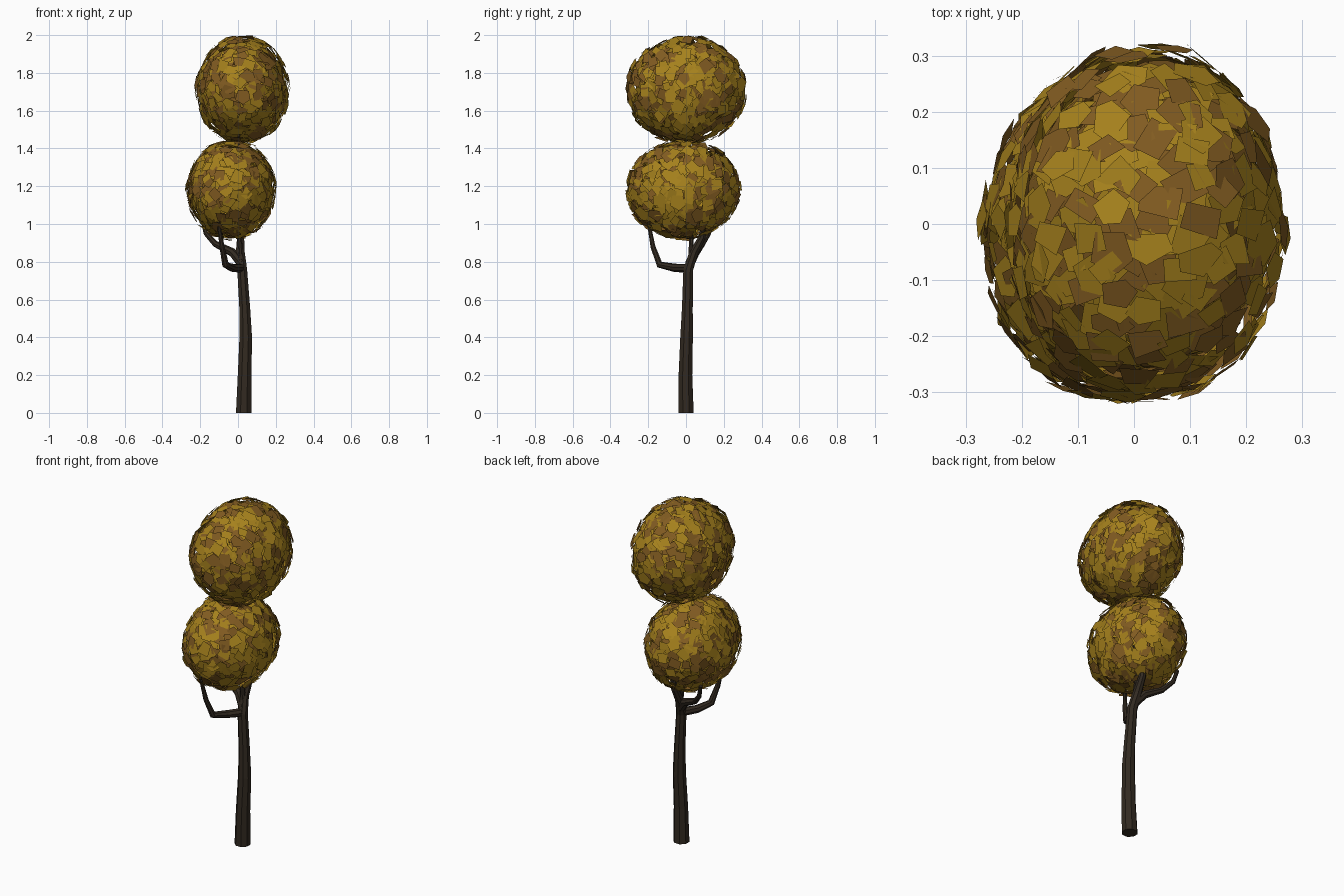
import bpy, bmesh, math, random
from mathutils import Vector

random.seed(4)
cube = bpy.data.objects.get("Cube")
if cube:
    bpy.data.objects.remove(cube, do_unlink=True)


def material(name, rgb):
    m = bpy.data.materials.new(name)
    m.use_nodes = True
    m.diffuse_color = (*rgb, 1)
    bsdf = next(n for n in m.node_tree.nodes if n.type == 'BSDF_PRINCIPLED')
    bsdf.inputs["Base Color"].default_value = (*rgb, 1)
    bsdf.inputs["Roughness"].default_value = 0.9
    return m


bark = material("dark bark", (0.032, 0.023, 0.015))
gold = material("golden leaf", (0.38, 0.22, 0.012))
brown = material("brown leaf", (0.22, 0.105, 0.015))


def finish(name, bm, mats):
    me = bpy.data.meshes.new(name)
    bm.to_mesh(me)
    bm.free()
    for m in mats:
        me.materials.append(m)
    ob = bpy.data.objects.new(name, me)
    bpy.context.collection.objects.link(ob)


def limb(name, path, sides=8):
    """Tapered faceted tube; path holds (x, y, z, radius)."""
    bm = bmesh.new()
    pts = [Vector(p[:3]) for p in path]
    rings = []
    for i, p in enumerate(pts):
        along = pts[min(i + 1, len(pts) - 1)] - pts[max(i - 1, 0)]
        if p.z == 0:
            along = Vector((0, 0, 1))
        rot = Vector((0, 0, 1)).rotation_difference(along.normalized())
        ring = []
        for k in range(sides):
            a = math.tau * (k + 0.5) / sides
            off = Vector((math.cos(a), math.sin(a), 0)) * path[i][3]
            ring.append(bm.verts.new(p + rot @ off))
        rings.append(ring)
    for lo, hi in zip(rings, rings[1:]):
        for k in range(sides):
            n = (k + 1) % sides
            bm.faces.new((lo[k], lo[n], hi[n], hi[k]))
    bm.faces.new(rings[0][::-1])
    bm.faces.new(rings[-1])
    finish(name, bm, [bark])


def leaf_shell(name, centre, radii, count, inward=False):
    """Loose flat leaves lying almost tangent to an ellipsoid."""
    bm = bmesh.new()
    centre, radii = Vector(centre), Vector(radii)
    golden_angle = math.pi * (3 - math.sqrt(5))
    for i in range(count):
        z = 1 - 2 * (i + 0.5) / count
        a = i * golden_angle + random.uniform(-0.15, 0.15)
        r = math.sqrt(1 - z * z)
        d = Vector((r * math.cos(a), r * math.sin(a), z))
        pos = centre + d * radii * random.uniform(0.95, 1.03)
        normal = Vector(d[k] / radii[k] for k in range(3)).normalized()
        normal += Vector(random.uniform(-0.15, 0.15) for _ in range(3))
        rot = Vector((0, 0, 1)).rotation_difference(normal.normalized())
        size = random.uniform(0.034, 0.048)
        corners = random.choice((4, 4, 5))
        spin = random.uniform(0, math.tau)
        stretch = random.uniform(0.7, 1)
        verts = []
        for k in range(corners):
            t = spin + math.tau * (k + random.uniform(-0.2, 0.2)) / corners
            p = Vector((math.cos(t), math.sin(t) * stretch, 0)) * size
            verts.append(bm.verts.new(pos + rot @ p))
        face = bm.faces.new(verts[::-1] if inward else verts)
        face.material_index = int(random.random() < 0.38)
    finish(name, bm, [gold, brown])


# Trunk, leaning back into the lower ball
limb("trunk", [(0.03, 0, 0, 0.044), (0.035, -0.003, 0.2, 0.039),
               (0.041, 0.003, 0.4, 0.036), (0.036, 0.007, 0.55, 0.031),
               (0.022, 0.012, 0.76, 0.028), (0.012, 0.042, 0.85, 0.025),
               (0.014, 0.085, 0.93, 0.02), (0.016, 0.105, 1.05, 0.013)])
# Thin leader running up into the upper ball
limb("leader", [(0.016, 0.025, 0.82, 0.015), (0.006, 0.03, 0.95, 0.012),
                (0, 0, 1.2, 0.012), (0.01, 0, 1.45, 0.01),
                (0.02, 0, 1.7, 0.006)])
# Side branches
limb("front_branch", [(0.02, 0.01, 0.765, 0.024), (-0.03, -0.06, 0.768, 0.022),
                      (-0.066, -0.14, 0.785, 0.019), (-0.085, -0.175, 0.88, 0.014),
                      (-0.105, -0.2, 1.02, 0.009)])
limb("back_branch", [(0.02, 0.02, 0.79, 0.026), (-0.03, 0.05, 0.85, 0.023),
                     (-0.12, 0.085, 0.895, 0.017), (-0.17, 0.12, 0.95, 0.013),
                     (-0.19, 0.135, 1.02, 0.009)])

# Crown: each ball has a dense core inside a looser inward-facing shell
low, high = (-0.035, -0.015, 1.182), (0.022, 0.003, 1.71)
leaf_shell("lower_leaf_core", low, (0.205, 0.252, 0.222), 480)
leaf_shell("lower_leaf_shell", low, (0.232, 0.295, 0.26), 480, True)
leaf_shell("upper_leaf_core", high, (0.212, 0.265, 0.24), 540)
leaf_shell("upper_leaf_shell", high, (0.244, 0.315, 0.28), 540, True)
